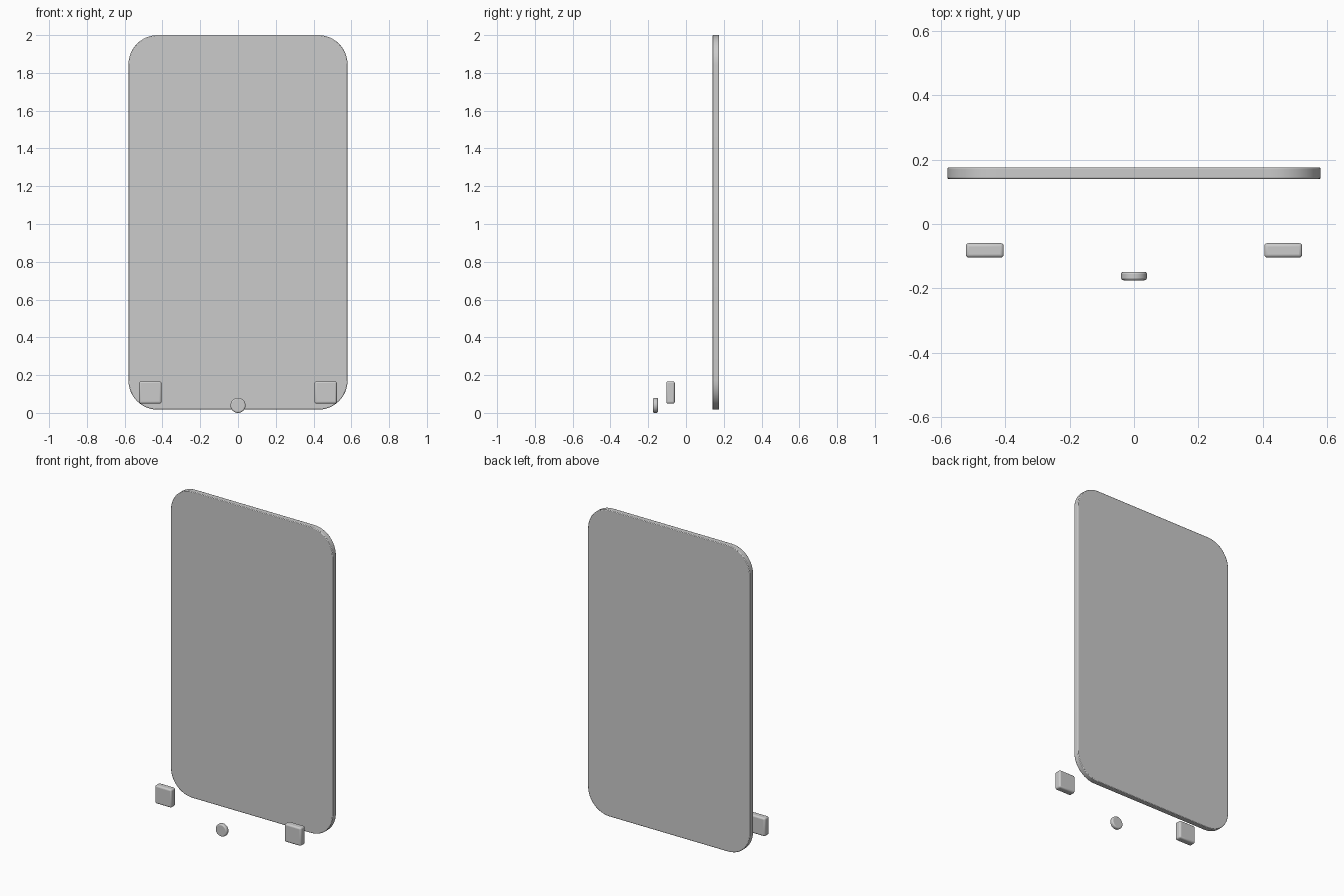
import bpy
import math

if "Cube" in bpy.data.objects:
    bpy.data.objects.remove(bpy.data.objects["Cube"])


def finish(obj, bevel, segments=3):
    # Soften hard edges, then shade smooth
    mod = obj.modifiers.new("edge_bevel", 'BEVEL')
    mod.width = bevel
    mod.segments = segments
    mod.limit_method = 'ANGLE'
    mod.angle_limit = math.radians(40)
    bpy.ops.object.select_all(action='DESELECT')
    obj.select_set(True)
    bpy.context.view_layer.objects.active = obj
    bpy.ops.object.shade_smooth_by_angle(angle=math.radians(35))


def slab(name, outline, y0, y1):
    # Extrude an (x, z) outline along y
    n = len(outline)
    verts = [(x, y, z) for y in (y0, y1) for x, z in outline]
    faces = [list(range(n)), list(range(2 * n - 1, n - 1, -1))]
    faces += [[(i + 1) % n, i, n + i, n + (i + 1) % n] for i in range(n)]
    mesh = bpy.data.meshes.new(name)
    mesh.from_pydata(verts, [], faces)
    obj = bpy.data.objects.new(name, mesh)
    bpy.context.collection.objects.link(obj)
    return obj


def rounded_rect(half_w, z0, z1, r, steps=12):
    points = []
    corners = [(half_w - r, z1 - r), (r - half_w, z1 - r),
               (r - half_w, z0 + r), (half_w - r, z0 + r)]
    for k, (cx, cz) in enumerate(corners):
        for i in range(steps + 1):
            a = math.pi / 2 * (k + i / steps)
            points.append((cx + r * math.cos(a), cz + r * math.sin(a)))
    return points[::-1][::-1]


# Large rounded panel at the back
panel = slab("back_panel", rounded_rect(0.58, 0.017, 2.0, 0.155), 0.14, 0.176)
finish(panel, 0.004, 2)

# Square blocks in front, left and right
for side, label in ((-1, "left"), (1, "right")):
    bpy.ops.mesh.primitive_cube_add(size=1, location=(side * 0.464, -0.082, 0.108))
    block = bpy.context.object
    block.name = label + "_block"
    block.scale = (0.118, 0.045, 0.118)
    bpy.ops.object.transform_apply(location=False, rotation=False, scale=True)
    finish(block, 0.01)

# Small round button at the front
bpy.ops.mesh.primitive_cylinder_add(vertices=32, radius=0.04, depth=0.026,
                                    location=(0, -0.162, 0.04),
                                    rotation=(math.pi / 2, 0, 0))
button = bpy.context.object
button.name = "round_button"
finish(button, 0.007)
